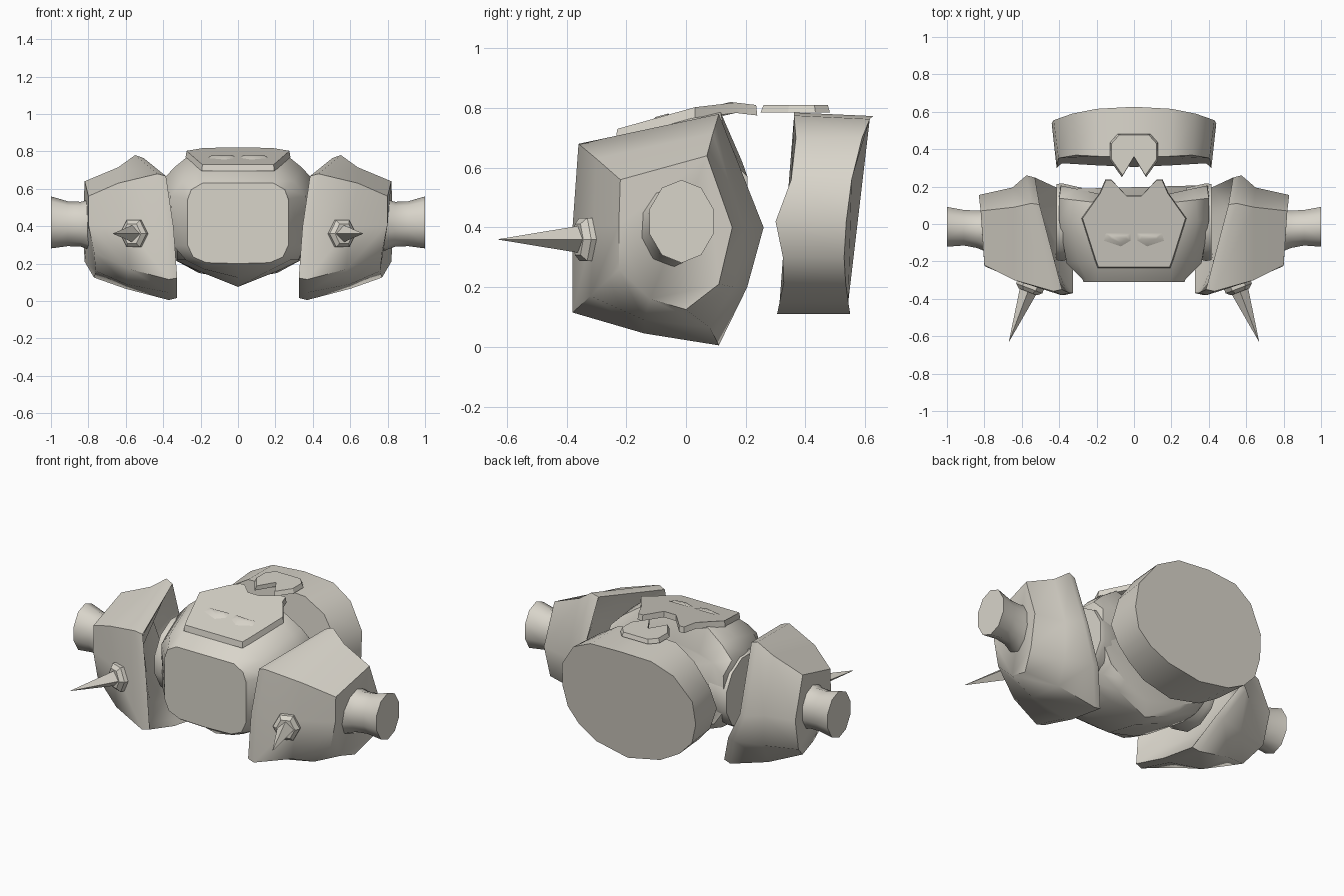
import bpy, bmesh, math
from mathutils import Vector

if "Cube" in bpy.data.objects:
    bpy.data.objects.remove(bpy.data.objects["Cube"])

mat = bpy.data.materials.new("warm_grey")
mat.diffuse_color = (0.69, 0.66, 0.59, 1)
mat.use_nodes = True
mat.node_tree.nodes["Principled BSDF"].inputs["Base Color"].default_value = mat.diffuse_color


def finish(name, bm, angle):
    bmesh.ops.recalc_face_normals(bm, faces=bm.faces)
    me = bpy.data.meshes.new(name)
    bm.to_mesh(me)
    bm.free()
    me.materials.append(mat)
    ob = bpy.data.objects.new(name, me)
    bpy.context.collection.objects.link(ob)
    bpy.ops.object.select_all(action='DESELECT')
    ob.select_set(True)
    bpy.context.view_layer.objects.active = ob
    bpy.ops.object.shade_smooth_by_angle(angle=math.radians(angle))
    return ob


def loft(name, rings, sx=1, angle=50):
    """Skin a list of equal-length point rings and cap both ends."""
    bm = bmesh.new()
    vs = [[bm.verts.new((p[0] * sx, p[1], p[2])) for p in r] for r in rings]
    n = len(vs[0])
    for a, b in zip(vs, vs[1:]):
        for i in range(n):
            j = (i + 1) % n
            bm.faces.new((a[i], a[j], b[j], b[i]))
    bm.faces.new(vs[0])
    bm.faces.new(vs[-1])
    return finish(name, bm, angle)


def mirrored(half):
    """Complete a half ring that starts and ends on the centre line."""
    return half + [(-x, y, z) for x, y, z in half[-2:0:-1]]


def scaled(ring, s, dx):
    c = sum((Vector(p) for p in ring), Vector()) / len(ring)
    return [(p[0] + dx, c.y + (p[1] - c.y) * s, c.z + (p[2] - c.z) * s) for p in ring]


def oval(x, cy, cz, ry, rz, n=10):
    return [(x, cy + ry * math.cos(math.tau * (i + .5) / n),
             cz + rz * math.sin(math.tau * (i + .5) / n)) for i in range(n)]


# Torso: front panel, chest, widest section, back
def section(y, pts, spread=0.0):
    return mirrored([(x, y + spread * x, z) for x, z in pts])

front = [(0, .63), (.19, .63), (.25, .595), (.27, .54), (.27, .3), (.24, .235), (.17, .205), (0, .2)]
loft("torso", [
    section(-.31, front),
    section(-.295, [(x * 1.02, .41 + (z - .41) * 1.05) for x, z in front]),
    section(-.21, [(0, .71), (.2, .705), (.30, .64), (.36, .56), (.35, .3), (.28, .22), (.18, .17), (0, .125)]),
    section(.02, [(0, .785), (.26, .78), (.34, .715), (.40, .65), (.41, .38), (.34, .22), (.2, .155), (0, .075)]),
    section(.09, [(0, .79), (.22, .785), (.33, .71), (.40, .64), (.41, .38), (.33, .22), (.2, .165), (0, .09)], .12),
    section(.12, [(0, .64), (.20, .64), (.31, .62), (.39, .57), (.40, .37), (.32, .26), (.2, .21), (0, .18)], .22),
], angle=45)


# Notched plates: flat outline draped on a height rule, given thickness
def plate(name, outline, height, thick, taper=1.0):
    pts = [(x, y, height(y)) for x, y in outline]
    mid = sum(y for _, y in outline) / len(outline)
    low = [(x * taper, mid + (y - mid) * taper, z - thick) for x, y, z in pts]
    loft(name, [pts, low], angle=20)


def both(half):
    return half + [(-x, y) for x, y in reversed(half) if x > 0]


def collar_z(y):
    return .73 + .095 * (y + .23) / .34 if y < .11 else .825 - .12 * (y - .11)

plate("collar_plate", both([(0, -.23), (.19, -.23), (.205, -.19), (.275, .03), (.18, .165),
                            (.15, .235), (.12, .235), (.04, .15), (0, .15)]), collar_z, .035, 1.02)
plate("back_clasp", both([(0, .36), (.06, .26), (.12, .345), (.12, .43), (.08, .475), (0, .475)]),
      lambda y: .81, .025, 1.08)

# Shallow ridges on the collar
for s, side in ((1, "right"), (-1, "left")):
    base = [(.02, -.05), (.15, -.05), (.16, -.09), (.07, -.12), (.02, -.09)]
    top = [(.04, -.06), (.12, -.065), (.12, -.08), (.07, -.10), (.04, -.08)]
    loft("collar_ridge_" + side, [[(x, y, collar_z(y) - .005) for x, y in base],
                                  [(x, y, collar_z(y) + .004) for x, y in top]], s)

# Back pack: faceted shell whose front edge follows the spine
def pack_front(z):
    steps = [(.11, .305), (.25, .335), (.42, .30), (.62, .375), (.8, .36)]
    for (z0, y0), (z1, y1) in zip(steps, steps[1:]):
        if z <= z1:
            return y0 + (y1 - y0) * (z - z0) / (z1 - z0)

shell = [(0, .785), (.2, .775), (.33, .70), (.43, .56), (.44, .42), (.41, .30), (.33, .215), (.21, .15), (0, .11)]
loft("back_pack", [
    mirrored([(x * .94, pack_front(z), z) for x, z in shell]),
    mirrored([(x, .55 + .075 * (z - .11) / .66 - .25 * x * x, z - (.012 if z > .75 else 0))
              for x, z in shell])])

# Shoulder assemblies
rim = [(.43, -.36, .68), (.55, .11, .78), (.575, .26, .40), (.46, .205, .2),
       (.37, .11, .005), (.37, -.14, .045), (.37, -.38, .115), (.39, -.38, .40)]
mid = [(.64, -.30, .63), (.64, .09, .715), (.65, .195, .4), (.62, .16, .2),
       (.60, .08, .065), (.60, -.14, .09), (.58, -.32, .17), (.60, -.31, .40)]
end = [(.80, -.22, .56), (.82, .07, .64), (.83, .155, .4), (.82, .11, .21),
       (.77, 0, .125), (.76, -.12, .16), (.77, -.225, .26), (.80, -.225, .41)]
for s, side in ((1, "right"), (-1, "left")):
    loft("arm_socket_" + side, [oval(.28, .01, .42, .19, .20, 12), oval(.385, .01, .42, .215, .222, 12),
                                oval(.415, .01, .42, .21, .217, 12)], s)
    loft("shoulder_pad_" + side, [scaled(rim, .55, .04), scaled(rim, .86, -.02),
                                  scaled(rim, .965, -.045), rim, mid, end], s, 56)
    loft("arm_stub_" + side, [oval(.78, -.04, .408, .118, .14), oval(.84, -.028, .41, .105, .12),
                              oval(.91, -.02, .413, .10, .12), oval(1, -.015, .42, .112, .139)], s)

    # Boss and spike, leaning outward along the pad's normal
    axis = Vector((.11, -.29, 0)).normalized()
    across = Vector((-axis.y, axis.x, 0))
    origin = Vector((.555, -.33, .36))

    def ring(d, w, h, n):
        return [origin + axis * d + across * w * math.cos(math.tau * i / n)
                + Vector((0, 0, h * math.sin(math.tau * i / n))) for i in range(n)]
    loft("spike_boss_" + side, [ring(-.06, .078, .085, 6), ring(.015, .075, .083, 6),
                                ring(.035, .052, .06, 6)], s, 30)
    loft("spike_" + side, [ring(.0, .052, .05, 4), ring(.318, .001, .001, 4)], s, 30)
